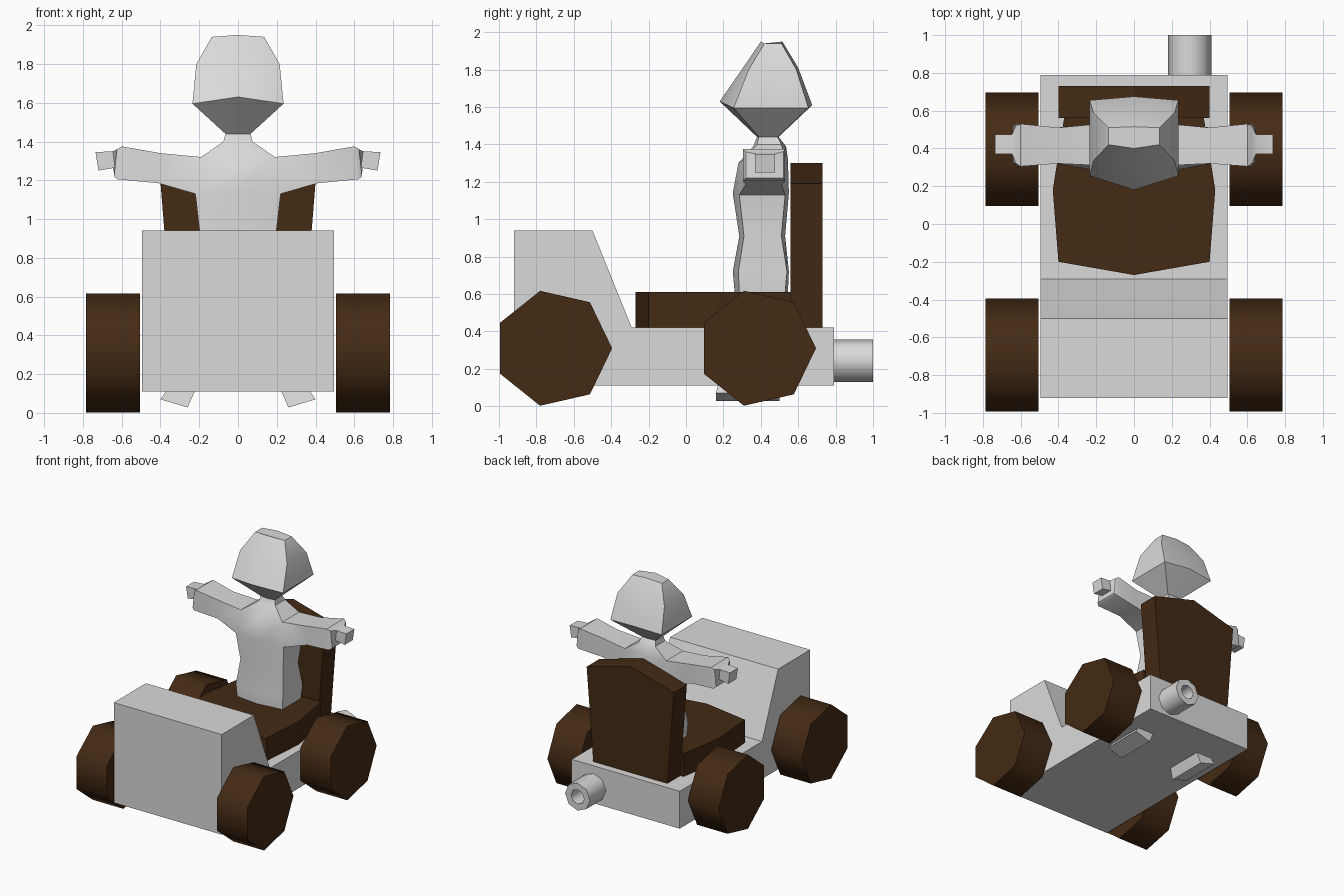
import bpy, bmesh, math

if "Cube" in bpy.data.objects:
    bpy.data.objects.remove(bpy.data.objects["Cube"])


def material(name, rgb):
    m = bpy.data.materials.new(name)
    m.diffuse_color = (*rgb, 1)
    m.use_nodes = True
    m.node_tree.nodes["Principled BSDF"].inputs["Base Color"].default_value = m.diffuse_color
    return m


GREY = material("light_grey", (0.7, 0.7, 0.7))
BROWN = material("dark_brown", (0.058, 0.023, 0.007))


def finish(bm, name, mat, smooth=None):
    """Turn a bmesh into an object; smooth = angle limit in degrees."""
    bmesh.ops.recalc_face_normals(bm, faces=bm.faces)
    me = bpy.data.meshes.new(name)
    bm.to_mesh(me)
    bm.free()
    me.materials.append(mat)
    if smooth:
        me.polygons.foreach_set("use_smooth", [True] * len(me.polygons))
        me.set_sharp_from_angle(angle=math.radians(smooth))
    ob = bpy.data.objects.new(name, me)
    bpy.context.collection.objects.link(ob)
    return ob


def bridge(bm, a, b, skip=()):
    n = len(a)
    for i in range(n):
        if i not in skip:
            j = (i + 1) % n
            bm.faces.new((a[i], a[j], b[j], b[i]))


def prism(name, outline, axis, lo, hi, mat, smooth=None):
    """Extrude a 2D outline along the given axis (0 = x, 1 = y, 2 = z)."""
    bm = bmesh.new()
    rings = []
    for d in (lo, hi):
        ring = []
        for p in outline:
            co = list(p)
            co.insert(axis, d)
            ring.append(bm.verts.new(co))
        rings.append(ring)
        bm.faces.new(ring)
    bridge(bm, *rings)
    return finish(bm, name, mat, smooth)


def polygon(cx, cy, r, n, start=0.0):
    return [(cx + r * math.cos(start + math.tau * i / n),
             cy + r * math.sin(start + math.tau * i / n)) for i in range(n)]


# Car body with tall bonnet
prism("car_body", [(-0.92, 0.11), (-0.92, 0.94), (-0.5, 0.94), (-0.29, 0.42),
                   (0.79, 0.42), (0.79, 0.11)], 0, -0.495, 0.495, GREY)

# Seven-sided wheels
for end, y in (("front", -0.71), ("rear", 0.38)):
    for side, lo, hi in (("left", -0.785, -0.505), ("right", 0.505, 0.785)):
        prism(f"{end}_{side}_wheel", polygon(y, 0.31, 0.315, 7), 0, lo, hi, BROWN, 60)

# Seat cushion and pointed backrest
prism("seat_cushion", [(0, -0.27), (0.4, -0.2), (0.43, 0.18), (0.37, 0.56),
                       (-0.37, 0.56), (-0.43, 0.18), (-0.4, -0.2)], 2, 0.42, 0.61, BROWN)
prism("seat_back", [(-0.34, 0.42), (0.34, 0.42), (0.38, 0.94), (0.4, 1.19), (0, 1.3),
                    (-0.4, 1.19), (-0.38, 0.94)], 1, 0.56, 0.73, BROWN)

# Hollow exhaust pipe
bm = bmesh.new()
pipe = [[bm.verts.new((x, y, z)) for x, z in polygon(0.295, 0.243, r, 8)]
        for r, y in ((0.114, 0.78), (0.114, 1.0), (0.06, 1.0), (0.06, 0.8))]
for a, b in zip(pipe, pipe[1:]):
    bridge(bm, a, b)
bm.faces.new(pipe[-1])
bm.faces.new(pipe[0])
finish(bm, "exhaust_pipe", GREY, 60)

# Driver: torso, neck and head lofted from six-point rings
# half width, corner z, front z, back z, then y of front, front corner, back corner, back
RINGS = [
    (0.20, 0.50, 0.50, 0.50, 0.27, 0.29, 0.52, 0.54),
    (0.215, 0.72, 0.72, 0.72, 0.25, 0.28, 0.54, 0.55),
    (0.195, 0.91, 0.91, 0.91, 0.285, 0.31, 0.51, 0.53),
    (0.22, 1.13, 1.14, 1.14, 0.25, 0.285, 0.53, 0.55),
    (0.19, 1.32, 1.30, 1.32, 0.28, 0.31, 0.53, 0.545),
    (0.075, 1.40, 1.39, 1.39, 0.36, 0.38, 0.51, 0.535),
    (0.065, 1.44, 1.44, 1.44, 0.38, 0.39, 0.49, 0.495),
    (0.235, 1.595, 1.63, 1.61, 0.18, 0.255, 0.655, 0.675),
    (0.215, 1.80, 1.81, 1.81, 0.305, 0.335, 0.59, 0.60),
    (0.135, 1.94, 1.95, 1.95, 0.40, 0.42, 0.51, 0.515),
]
bm = bmesh.new()
body = []
for x, zc, zf, zb, yf, yfc, ybc, yb in RINGS:
    pts = [(0, yf, zf), (x, yfc, zc), (x, ybc, zc), (0, yb, zb), (-x, ybc, zc), (-x, yfc, zc)]
    body.append([bm.verts.new(p) for p in pts])
for i in range(len(body) - 1):
    bridge(bm, body[i], body[i + 1], skip=(1, 4) if i == 3 else ())
bm.faces.new(body[0])
bm.faces.new(body[-1])

# Arms and hands grow out of the open shoulder sides
# bottom x, bottom z, top x, top z, front y, back y
ARM = [
    (0.41, 1.185, 0.40, 1.34, 0.32, 0.51),
    (0.62, 1.205, 0.60, 1.375, 0.305, 0.53),
    (0.64, 1.22, 0.625, 1.36, 0.32, 0.52),
    (0.635, 1.265, 0.645, 1.35, 0.37, 0.475),
    (0.72, 1.25, 0.735, 1.345, 0.37, 0.475),
]
for s, f, b in ((1, 1, 2), (-1, 5, 4)):
    prev = [body[3][f], body[3][b], body[4][b], body[4][f]]
    for xb, zb, xt, zt, y0, y1 in ARM:
        ring = [bm.verts.new(p) for p in ((s * xb, y0, zb), (s * xb, y1, zb),
                                          (s * xt, y1, zt), (s * xt, y0, zt))]
        bridge(bm, prev, ring)
        prev = ring
    bm.faces.new(prev)
finish(bm, "driver", GREY, 40)

# Splayed legs with feet poking through the floor
# inner x, inner z, outer x, outer z, front y, back y
LEG = [
    (0.03, 0.52, 0.19, 0.52, 0.30, 0.51),
    (0.17, 0.22, 0.31, 0.24, 0.31, 0.50),
    (0.215, 0.13, 0.345, 0.15, 0.18, 0.50),
    (0.26, 0.028, 0.40, 0.07, 0.16, 0.50),
]
for side, s in (("left", -1), ("right", 1)):
    bm = bmesh.new()
    rings = [[bm.verts.new(p) for p in ((s * xi, y0, zi), (s * xi, y1, zi),
                                        (s * xo, y1, zo), (s * xo, y0, zo))]
             for xi, zi, xo, zo, y0, y1 in LEG]
    for a, b in zip(rings, rings[1:]):
        bridge(bm, a, b)
    bm.faces.new(rings[0])
    bm.faces.new(rings[-1])
    finish(bm, f"{side}_leg", GREY, 40)
